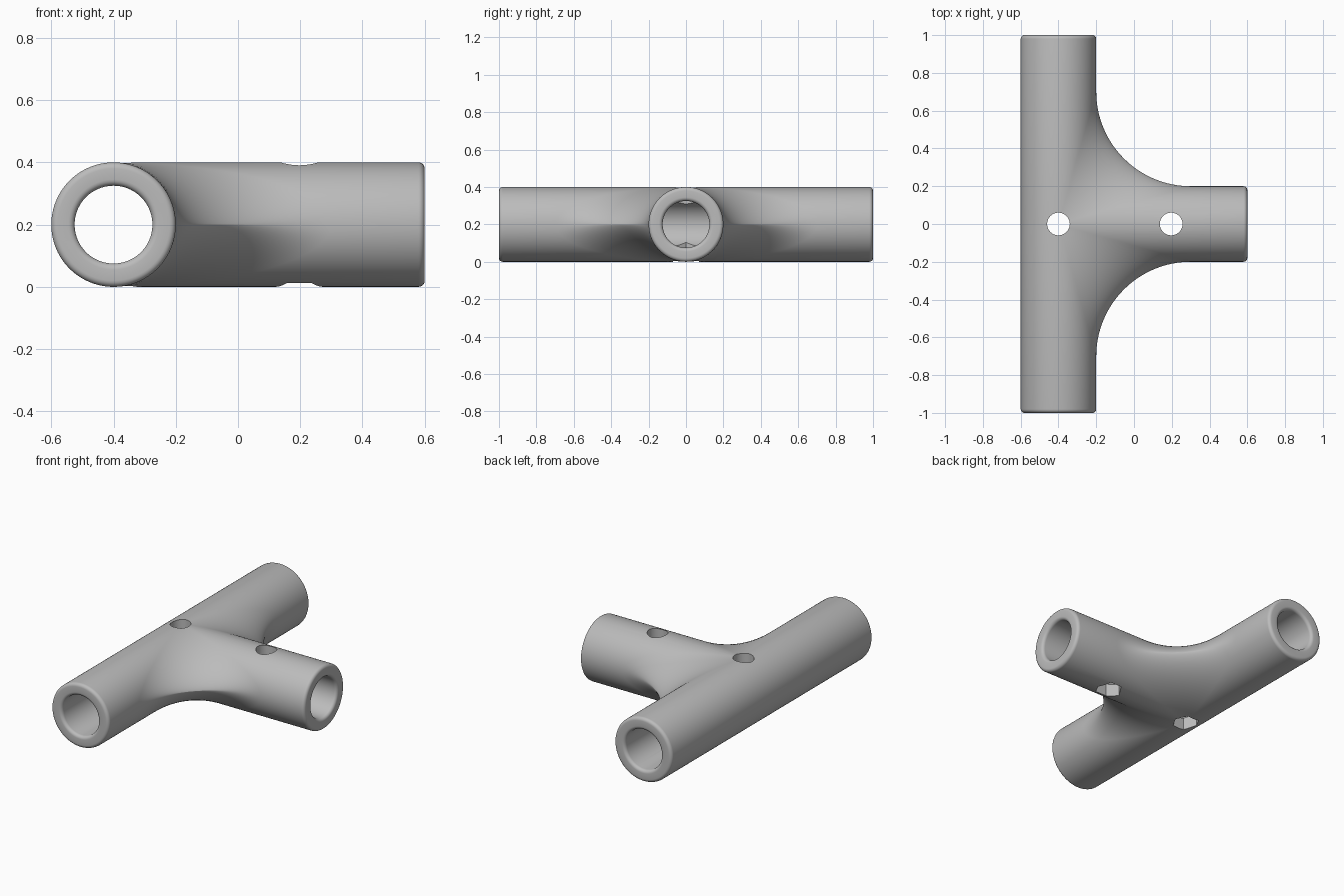
import bpy, bmesh
from math import sin, cos, pi
from mathutils import Vector

cube = bpy.data.objects.get("Cube")
if cube:
    bpy.data.objects.remove(cube, do_unlink=True)

OUTER, BORE, ROUND, FILLET = 0.2, 0.125, 0.02, 0.5
MAIN_X, MID_Z = -0.4, 0.2
MAIN_END, BRANCH_END = 1.0, 0.6
STEPS, ARC = 48, 24

grey = bpy.data.materials.new("plain grey")
grey.use_nodes = True
grey.diffuse_color = (0.5, 0.5, 0.5, 1)
grey.node_tree.nodes["Principled BSDF"].inputs["Base Color"].default_value = (0.5, 0.5, 0.5, 1)

# Rounded lip as (radius, inset) pairs, running from the outside to the bore
quarter = [i * pi / 10 for i in range(6)]
lip = [(OUTER - ROUND + ROUND * cos(a), ROUND - ROUND * sin(a)) for a in quarter]
lip += [(BORE + ROUND - ROUND * sin(a), ROUND - ROUND * cos(a)) for a in quarter]


def main_point(r, phi, y):
    return Vector((MAIN_X + r * cos(phi), y, MID_Z + r * sin(phi)))


def branch_point(r, phi, x):
    return Vector((x, r * cos(phi), MID_Z + r * sin(phi)))


def corner(r, fillet, phi, steps):
    """Arc of a ball rolling in the corner between main tube and branch."""
    c, s = cos(phi), sin(phi)
    k = (r + fillet) * c
    centre = Vector((MAIN_X + k, k, MID_Z + (r + fillet) * s))
    to_main, to_branch = Vector((-c, 0, -s)), Vector((0, -c, -s))
    return [centre + fillet * to_main.lerp(to_branch, i / steps).normalized()
            for i in range(steps + 1)]


def skin(bm, rows, closed):
    grid = [[bm.verts.new(p) for p in row] for row in rows]
    n = len(grid[0])
    for a, b in zip(grid, grid[1:]):
        for j in range(n if closed else n - 1):
            k = (j + 1) % n
            bm.faces.new((a[j], a[k], b[k], b[j]))


# Tee body: one half as a grid, then mirrored across y
bm = bmesh.new()
front_rows, back_rows = [], []
for i in range(STEPS + 1):
    phi = -pi / 2 + pi * i / STEPS
    row = [main_point(r, phi, MAIN_END - d) for r, d in lip]
    row += corner(BORE, 0, phi, 1)[:1]
    row += [branch_point(r, phi, BRANCH_END - d) for r, d in reversed(lip)]
    row += reversed(corner(OUTER, FILLET, phi, ARC))
    front_rows.append(row)
    phi += pi
    back_rows.append([main_point(OUTER, phi, 0)]
                     + [main_point(r, phi, MAIN_END - d) for r, d in lip]
                     + [main_point(BORE, phi, 0)])
skin(bm, front_rows, True)
skin(bm, back_rows, False)
copy = bmesh.ops.duplicate(bm, geom=bm.verts[:] + bm.edges[:] + bm.faces[:])["geom"]
for v in copy:
    if isinstance(v, bmesh.types.BMVert):
        v.co.y = -v.co.y
bmesh.ops.remove_doubles(bm, verts=bm.verts[:], dist=1e-5)
bmesh.ops.recalc_face_normals(bm, faces=bm.faces[:])
mesh = bpy.data.meshes.new("tee_pipe_fitting")
bm.to_mesh(mesh)
bm.free()
tee = bpy.data.objects.new("tee_pipe_fitting", mesh)
bpy.context.collection.objects.link(tee)
mesh.materials.append(grey)


def prism(name, sides, radius, x, z0, z1):
    bm = bmesh.new()
    ring = [bm.verts.new((x + radius * cos(2 * pi * i / sides),
                          radius * sin(2 * pi * i / sides), z0)) for i in range(sides)]
    face = bm.faces.new(ring)
    top = bmesh.ops.extrude_face_region(bm, geom=[face])["geom"]
    for v in top:
        if isinstance(v, bmesh.types.BMVert):
            v.co.z = z1
    bmesh.ops.recalc_face_normals(bm, faces=bm.faces[:])
    me = bpy.data.meshes.new(name)
    bm.to_mesh(me)
    bm.free()
    me.materials.append(grey)
    ob = bpy.data.objects.new(name, me)
    ob.hide_render = True
    bpy.context.collection.objects.link(ob)
    return ob


# Bolt holes through the top wall, hexagonal nut sockets through the bottom wall
bpy.ops.object.select_all(action="DESELECT")
bpy.context.view_layer.objects.active = tee
tee.select_set(True)
for x in (MAIN_X, 0.197):
    for cutter in (prism("bolt_hole_cutter", 48, 0.06, x, MID_Z, 0.5),
                   prism("nut_socket_cutter", 6, 0.08, x, -0.1, MID_Z)):
        mod = tee.modifiers.new("cut", "BOOLEAN")
        mod.operation = "DIFFERENCE"
        mod.solver = "EXACT"
        mod.object = cutter
        bpy.ops.object.modifier_apply(modifier=mod.name)
        bpy.data.objects.remove(cutter, do_unlink=True)

bpy.ops.object.shade_smooth_by_angle(angle=0.6)
